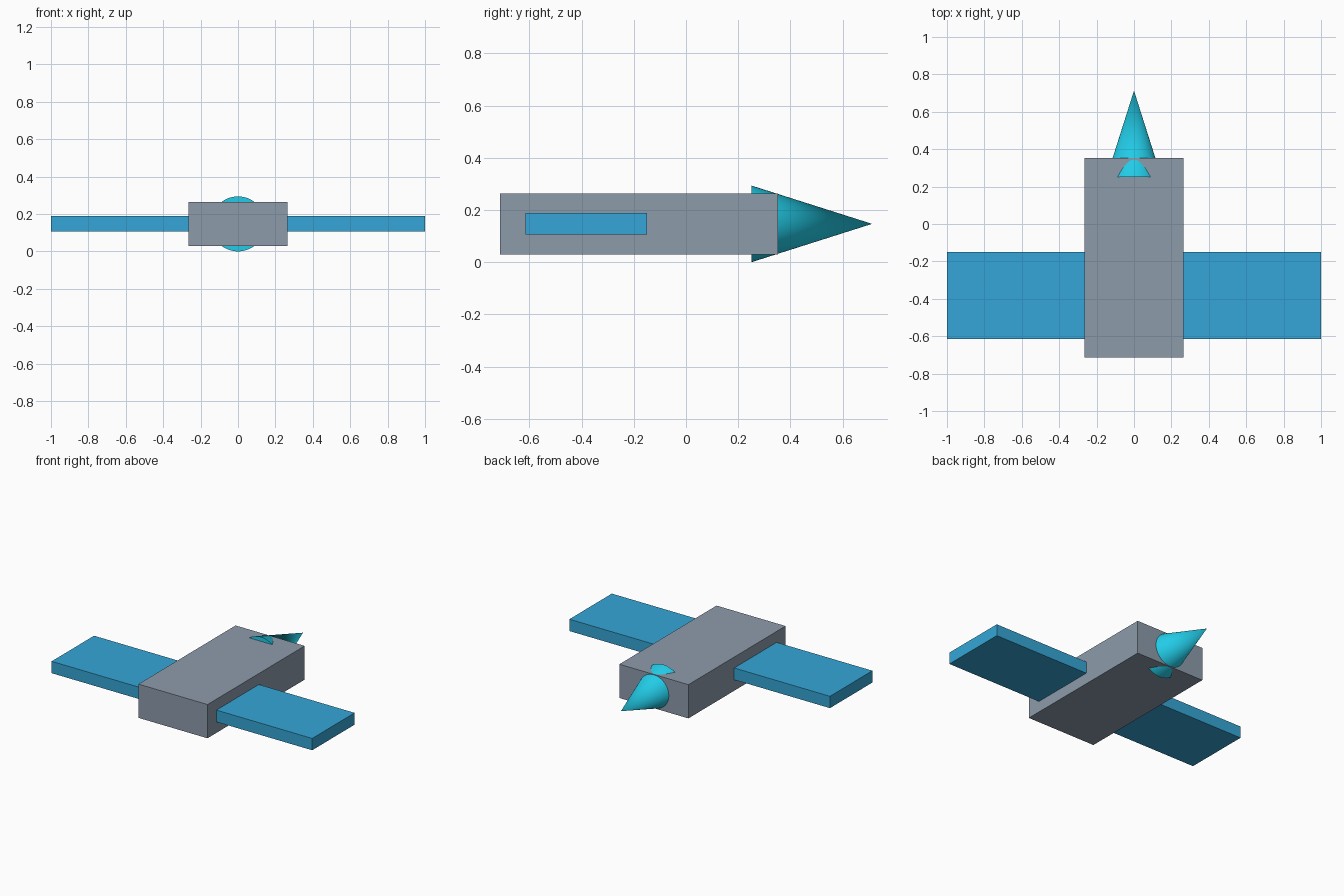
import bpy
import math

default = bpy.data.objects.get("Cube")
if default:
    bpy.data.objects.remove(default, do_unlink=True)

MID_Z = 0.147  # shared centre line height


def make_material(name, rgb):
    mat = bpy.data.materials.new(name)
    mat.use_nodes = True
    colour = (*rgb, 1.0)
    mat.diffuse_color = colour
    mat.node_tree.nodes["Principled BSDF"].inputs["Base Color"].default_value = colour
    return mat


def add_box(name, low, high, mat):
    centre = [(a + b) / 2 for a, b in zip(low, high)]
    bpy.ops.mesh.primitive_cube_add(size=1, location=centre)
    box = bpy.context.object
    box.name = name
    box.scale = [b - a for a, b in zip(low, high)]
    bpy.ops.object.transform_apply(location=False, rotation=False, scale=True)
    box.data.materials.append(mat)
    return box


grey = make_material("slate grey", (0.27, 0.33, 0.41))
blue = make_material("wing blue", (0.035, 0.38, 0.68))
cyan = make_material("bright cyan", (0.016, 0.60, 0.80))

# Fuselage
add_box("fuselage", (-0.265, -0.713, MID_Z - 0.117), (0.265, 0.352, MID_Z + 0.117), grey)

# Wing slab running through the fuselage
add_box("wing", (-1, -0.615, MID_Z - 0.041), (1, -0.15, MID_Z + 0.041), blue)

# Nose cone pointing to the back, its base sunk into the fuselage
base_y, tip_y = 0.25, 0.713
bpy.ops.mesh.primitive_cone_add(
    vertices=48, radius1=MID_Z, radius2=0, depth=tip_y - base_y,
    location=(0, (base_y + tip_y) / 2, MID_Z), rotation=(-math.pi / 2, 0, 0))
nose = bpy.context.object
nose.name = "nose_cone"
nose.data.materials.append(cyan)
bpy.ops.object.shade_smooth_by_angle(angle=math.radians(40))
